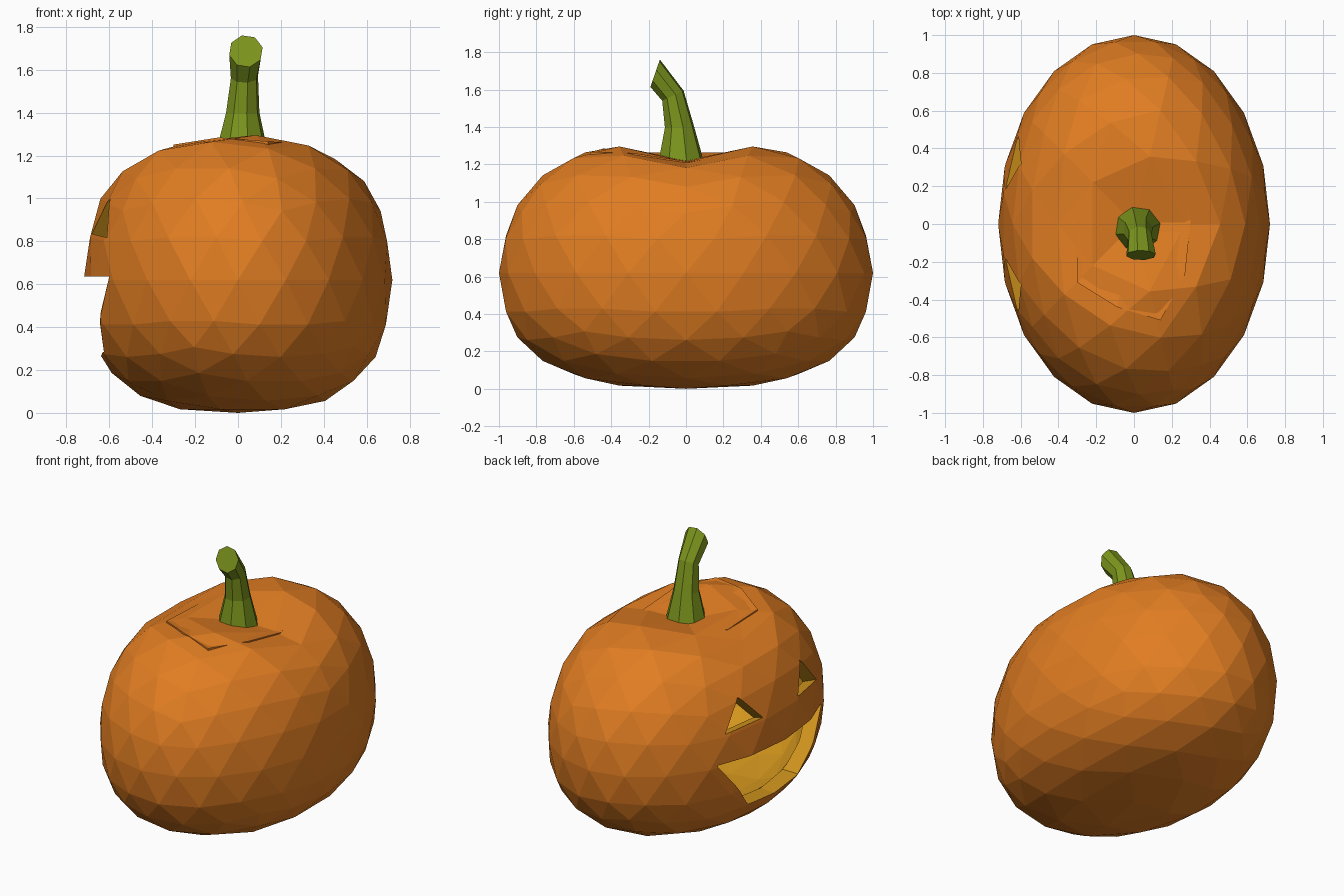
import bpy, bmesh, math
from mathutils import Vector
from mathutils.bvhtree import BVHTree

if "Cube" in bpy.data.objects:
    bpy.data.objects.remove(bpy.data.objects["Cube"])


def material(name, rgb):
    m = bpy.data.materials.new(name)
    m.diffuse_color = (*rgb, 1)
    m.use_nodes = True
    m.node_tree.nodes["Principled BSDF"].inputs["Base Color"].default_value = m.diffuse_color
    return m


orange = material("orange_skin", (0.75, 0.205, 0.016))
gold = material("gold_flesh", (0.64, 0.30, 0.012))
green = material("green_stem", (0.20, 0.30, 0.012))


def finish(name, bm, mats, index=0):
    bmesh.ops.recalc_face_normals(bm, faces=bm.faces)
    for f in bm.faces:
        f.material_index = index
    me = bpy.data.meshes.new(name)
    bm.to_mesh(me)
    bm.free()
    for m in mats:
        me.materials.append(m)
    ob = bpy.data.objects.new(name, me)
    bpy.context.collection.objects.link(ob)
    return ob


def loft(rings):
    """Skin a list of equal-length closed rings and cap both ends."""
    bm = bmesh.new()
    vs = [[bm.verts.new(p) for p in r] for r in rings]
    n = len(rings[0])
    for a, b in zip(vs, vs[1:]):
        for i in range(n):
            j = (i + 1) % n
            bm.faces.new((a[i], a[j], b[j], b[i]))
    bm.faces.new(vs[0])
    bm.faces.new(vs[-1])
    return bm


# Pumpkin body: icosphere reshaped to a boxy oval with a valley across the top
bm = bmesh.new()
bmesh.ops.create_icosphere(bm, subdivisions=3, radius=1)
for v in bm.verts:
    p = v.co.copy()
    h = math.hypot(p.x, p.y)
    k = h ** 0.71 / h if h > 1e-4 else 0
    if p.z >= 0:
        valley = max(0, 1 - abs(p.y * k) / 0.45) * min(1, max(0, 1.5 - h * k * 1.7))
        z = 0.62 + 0.72 * p.z - 0.12 * valley
    else:
        z = 0.62 - 0.62 * abs(p.z) ** 0.85
    v.co = (p.x * k, p.y * k, z)
mx = max(abs(v.co.x) for v in bm.verts)
my = max(abs(v.co.y) for v in bm.verts)
for v in bm.verts:
    v.co.x *= 0.72 / mx
    v.co.y /= my
skin = BVHTree.FromBMesh(bm)

# Hollow cutter: the skin moved inwards by the flesh thickness
inner = bm.copy()
inner.normal_update()
for v, n in [(v, v.normal.copy()) for v in inner.verts]:
    v.co -= n * 0.09
body = finish("pumpkin_body", bm, [orange, gold])
cutters = [finish("hollow_cutter", inner, [orange, gold], 1)]

# Mouth cutter: curved trapezoid strip through the -x wall
cols = []
for y, zb in ((-0.57, 0.61), (-0.28, 0.27), (0, 0.25), (0.28, 0.27), (0.57, 0.61)):
    s = 0.72 * math.sqrt(1 - y * y)
    cols.append([(-1, y, 0.635), (-1, y, zb), (0.18 - s, y * 0.9, zb + 0.02),
                 (0.18 - s, y * 0.9, 0.635)])
cutters.append(finish("mouth_cutter", loft(cols), [orange, gold], 1))

# Eye cutters: triangular prisms through the wall along the surface normal
for side, name in ((1, "left_eye_cutter"), (-1, "right_eye_cutter")):
    rim = [Vector((x, y * side, z)) for x, y, z in
           ((-0.68, 0.18, 0.835), (-0.62, 0.47, 0.82), (-0.60, 0.32, 1.0))]
    out = Vector((-0.92, 0.2 * side, 0.32))
    rings = [[p + out * d for p in rim] for d in (-0.2, 0.15)]
    cutters.append(finish(name, loft(rings), [orange, gold], 1))

# Hollow out and carve the face
bpy.context.view_layer.objects.active = body
for c in cutters:
    c.hide_render = True
    mod = body.modifiers.new(c.name, 'BOOLEAN')
    mod.operation = 'DIFFERENCE'
    mod.solver = 'EXACT'
    mod.object = c
    bpy.ops.object.modifier_apply(modifier=mod.name)
for c in cutters:
    bpy.data.objects.remove(c, do_unlink=True)

# Lid: thin faceted dish following the skin, tipped so its back sinks in
outline = [(-0.30, 0), (-0.30, -0.31), (-0.09, -0.44), (0.14, -0.51),
           (0.27, -0.27), (0.30, 0.02), (0.20, 0.28), (-0.10, 0.33)]


def lid_point(x, y):
    z = skin.ray_cast(Vector((x, y, 3)), Vector((0, 0, -1)))[0].z
    return Vector((x, y, z + 0.002 - 0.025 * y))


bm = bmesh.new()
centre = bm.verts.new(lid_point(0.001, 0.001))
top = [bm.verts.new(lid_point(x, y)) for x, y in outline]
low = [bm.verts.new(v.co - Vector((0, 0, 0.04))) for v in top]
for i in range(len(top)):
    j = (i + 1) % len(top)
    bm.faces.new((centre, top[i], top[j]))
    bm.faces.new((top[i], low[i], low[j], top[j]))
bm.faces.new(low)
finish("lid", bm, [orange])

# Stem: eight-sided, tapering and bending forward to a tilted cut end
rings = []
for x, y, z, r, tilt in ((0.018, -0.025, 1.20, 0.128, 0), (0.022, -0.035, 1.40, 0.08, 3),
                         (0.03, -0.07, 1.567, 0.065, 25), (0.037, -0.165, 1.687, 0.08, 71)):
    t = math.radians(tilt)
    ring = []
    for i in range(8):
        a = math.tau * (i + 0.3) / 8
        c, s = r * math.cos(a), r * math.sin(a)
        ring.append((x + c, y + s * math.cos(t), z + s * math.sin(t)))
    rings.append(ring)
finish("stem", loft(rings), [green])
